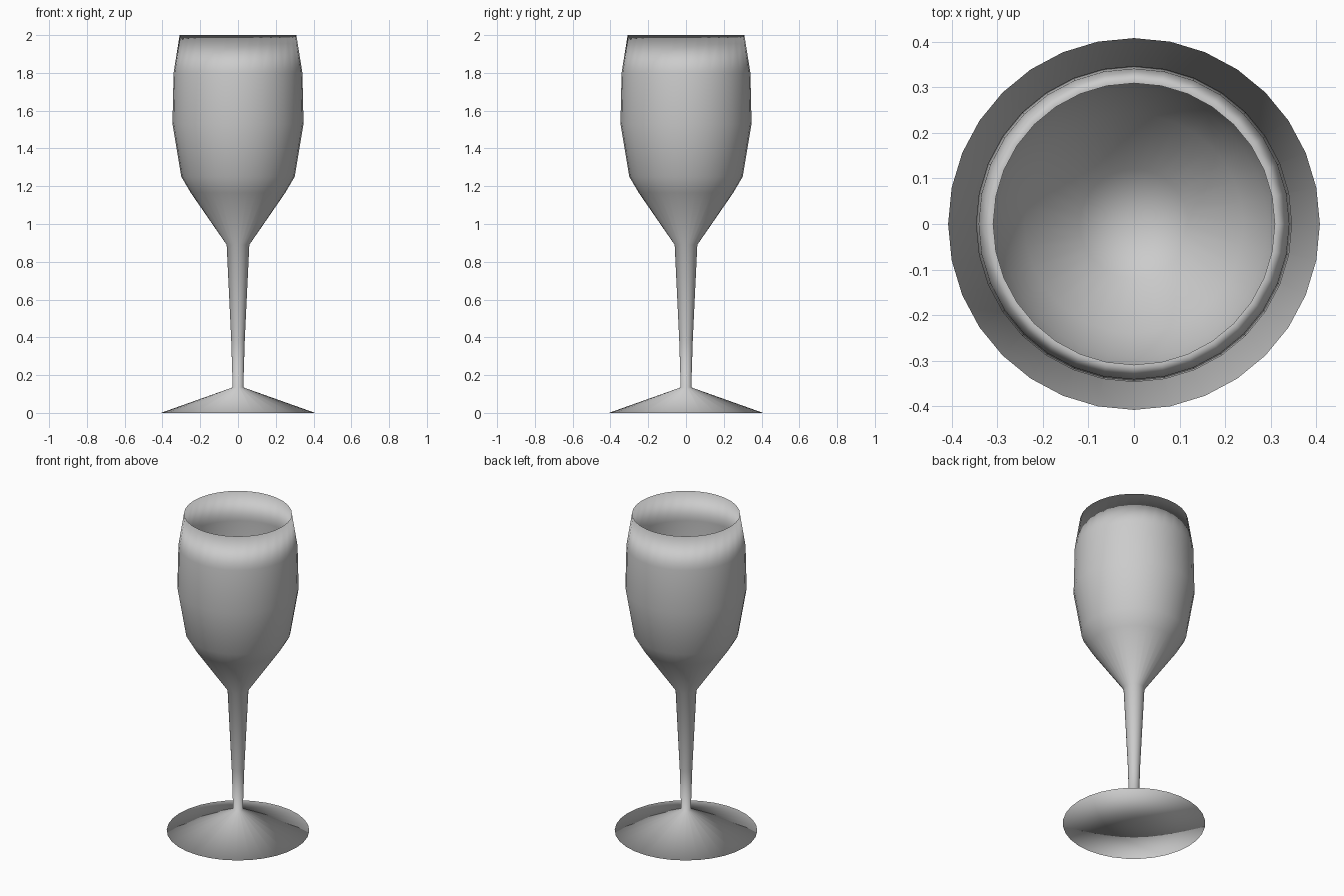
import bpy, bmesh, math

if "Cube" in bpy.data.objects:
    bpy.data.objects.remove(bpy.data.objects["Cube"])

SEGMENTS = 32

# One continuous lathe profile (radius, height): underside, foot, stem, bowl, inside
PROFILE = [
    (0, 0), (0.408, 0),                                   # flat underside
    (0.028, 0.135),                                       # conical foot
    (0.036, 0.39), (0.06, 0.89),                          # flaring stem
    (0.25, 1.165), (0.30, 1.25), (0.347, 1.53),           # outer bowl
    (0.341, 1.80), (0.309, 2.0),                          # up to the thin rim
    (0.333, 1.80), (0.339, 1.53), (0.292, 1.255),         # inner bowl
    (0.24, 1.175), (0.12, 1.01), (0, 0.95),
]


def lathe(name, profile, material):
    """Spin a profile about z; zero-radius points become single poles."""
    bm = bmesh.new()
    rings = []
    for r, z in profile:
        if r == 0:
            rings.append([bm.verts.new((0, 0, z))] * SEGMENTS)
        else:
            angles = [2 * math.pi * i / SEGMENTS for i in range(SEGMENTS)]
            rings.append([bm.verts.new((r * math.cos(a), r * math.sin(a), z))
                          for a in angles])
    for lower, upper in zip(rings, rings[1:]):
        for i in range(SEGMENTS):
            j = (i + 1) % SEGMENTS
            corners = [lower[i], lower[j], upper[j], upper[i]]
            face = bm.faces.new(list(dict.fromkeys(corners)))
            face.smooth = True
    bmesh.ops.recalc_face_normals(bm, faces=bm.faces[:])
    mesh = bpy.data.meshes.new(name)
    bm.to_mesh(mesh)
    bm.free()
    mesh.materials.append(material)
    obj = bpy.data.objects.new(name, mesh)
    bpy.context.collection.objects.link(obj)
    return obj


glass = bpy.data.materials.new("light grey")
glass.diffuse_color = (0.6, 0.6, 0.6, 1)
glass.use_nodes = True
glass.node_tree.nodes["Principled BSDF"].inputs["Base Color"].default_value = glass.diffuse_color

lathe("wine_glass", PROFILE, glass)
